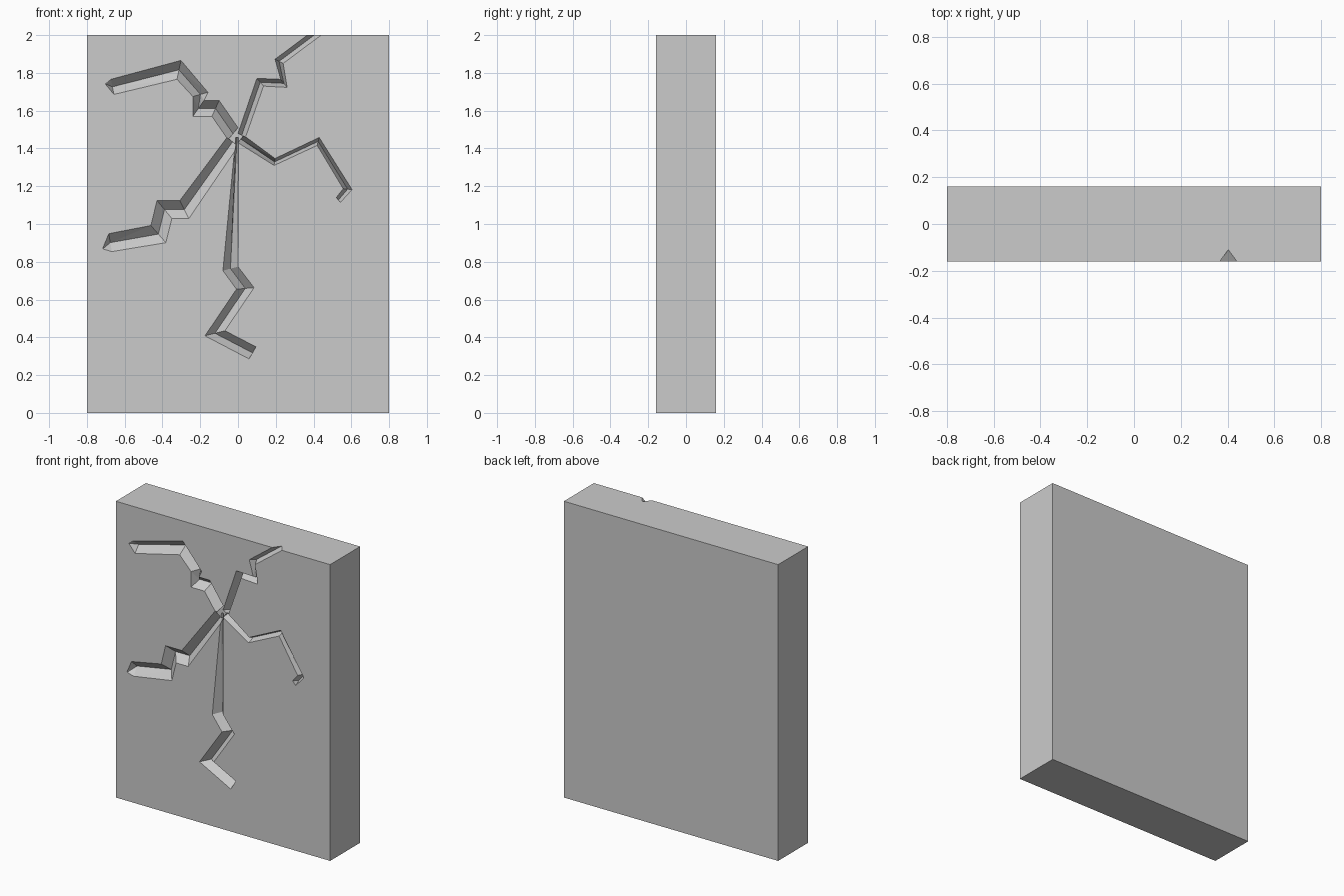
import bpy, bmesh

if "Cube" in bpy.data.objects:
    bpy.data.objects.remove(bpy.data.objects["Cube"])

FRONT = -0.16
DEPTH = 0.05

# Stone slab
bpy.ops.mesh.primitive_cube_add(size=1, location=(0, 0, 1))
slab = bpy.context.object
slab.name = "cracked_slab"
slab.scale = (1.6, 0.32, 2)
bpy.ops.object.transform_apply(location=True, rotation=True, scale=True)

# Each crack: sections of (left x, left z, right x, right z, depth factor)
cracks = {
    "crack_upper_left": [
        (0.0, 1.51, -0.053, 1.447, 1), (-0.10, 1.654, -0.138, 1.57, 1),
        (-0.18, 1.654, -0.239, 1.57, 1), (-0.159, 1.697, -0.239, 1.675, 1),
        (-0.302, 1.866, -0.323, 1.766, 1), (-0.673, 1.766, -0.657, 1.686, 1),
        (-0.703, 1.745, -0.70, 1.738, 0.05)],
    "crack_upper_right": [
        (0.0, 1.48, 0.04, 1.46, 1), (0.10, 1.771, 0.135, 1.73, 1),
        (0.226, 1.766, 0.26, 1.723, 1), (0.196, 1.872, 0.239, 1.85, 1),
        (0.451, 2.063, 0.525, 2.063, 1)],
    "crack_right": [
        (0.03, 1.469, 0.0, 1.43, 1), (0.196, 1.347, 0.191, 1.31, 1),
        (0.43, 1.458, 0.419, 1.416, 1), (0.604, 1.182, 0.557, 1.187, 1),
        (0.543, 1.115, 0.52, 1.14, 1)],
    "crack_down": [
        (-0.012, 1.458, 0.002, 1.458, 1), (-0.08, 0.753, 0.0, 0.774, 1),
        (-0.008, 0.655, 0.085, 0.663, 1), (-0.175, 0.408, -0.069, 0.435, 1),
        (0.058, 0.286, 0.095, 0.35, 1)],
    "crack_lower_left": [
        (-0.058, 1.458, 0.0, 1.411, 1), (-0.308, 1.124, -0.26, 1.029, 1),
        (-0.429, 1.124, -0.35, 1.029, 1), (-0.461, 0.992, -0.382, 0.901, 1),
        (-0.684, 0.949, -0.668, 0.854, 1), (-0.716, 0.872, -0.712, 0.867, 0.05)],
}


def groove_cutter(name, sections):
    """V-shaped wedge swept through the sections, open to the front."""
    bm = bmesh.new()
    rings = []
    for lx, lz, rx, rz, d in sections:
        ring = [(lx, FRONT - 0.05, lz), (lx, FRONT, lz),
                ((lx + rx) / 2, FRONT + DEPTH * d, (lz + rz) / 2),
                (rx, FRONT, rz), (rx, FRONT - 0.05, rz)]
        rings.append([bm.verts.new(p) for p in ring])
    for a, b in zip(rings, rings[1:]):
        for i in range(5):
            j = (i + 1) % 5
            bm.faces.new((a[i], a[j], b[j], b[i]))
    bm.faces.new(rings[0])
    bm.faces.new(rings[-1])
    bmesh.ops.triangulate(bm, faces=bm.faces)
    bmesh.ops.recalc_face_normals(bm, faces=bm.faces)
    mesh = bpy.data.meshes.new(name)
    bm.to_mesh(mesh)
    bm.free()
    obj = bpy.data.objects.new(name, mesh)
    bpy.context.collection.objects.link(obj)
    obj.hide_render = True
    return obj


# Carve the cracks one after another
for name, sections in cracks.items():
    cutter = groove_cutter(name, sections)
    mod = slab.modifiers.new(name, 'BOOLEAN')
    mod.operation = 'DIFFERENCE'
    mod.solver = 'EXACT'
    mod.object = cutter
    bpy.context.view_layer.objects.active = slab
    bpy.ops.object.modifier_apply(modifier=name)
    bpy.data.objects.remove(cutter)
